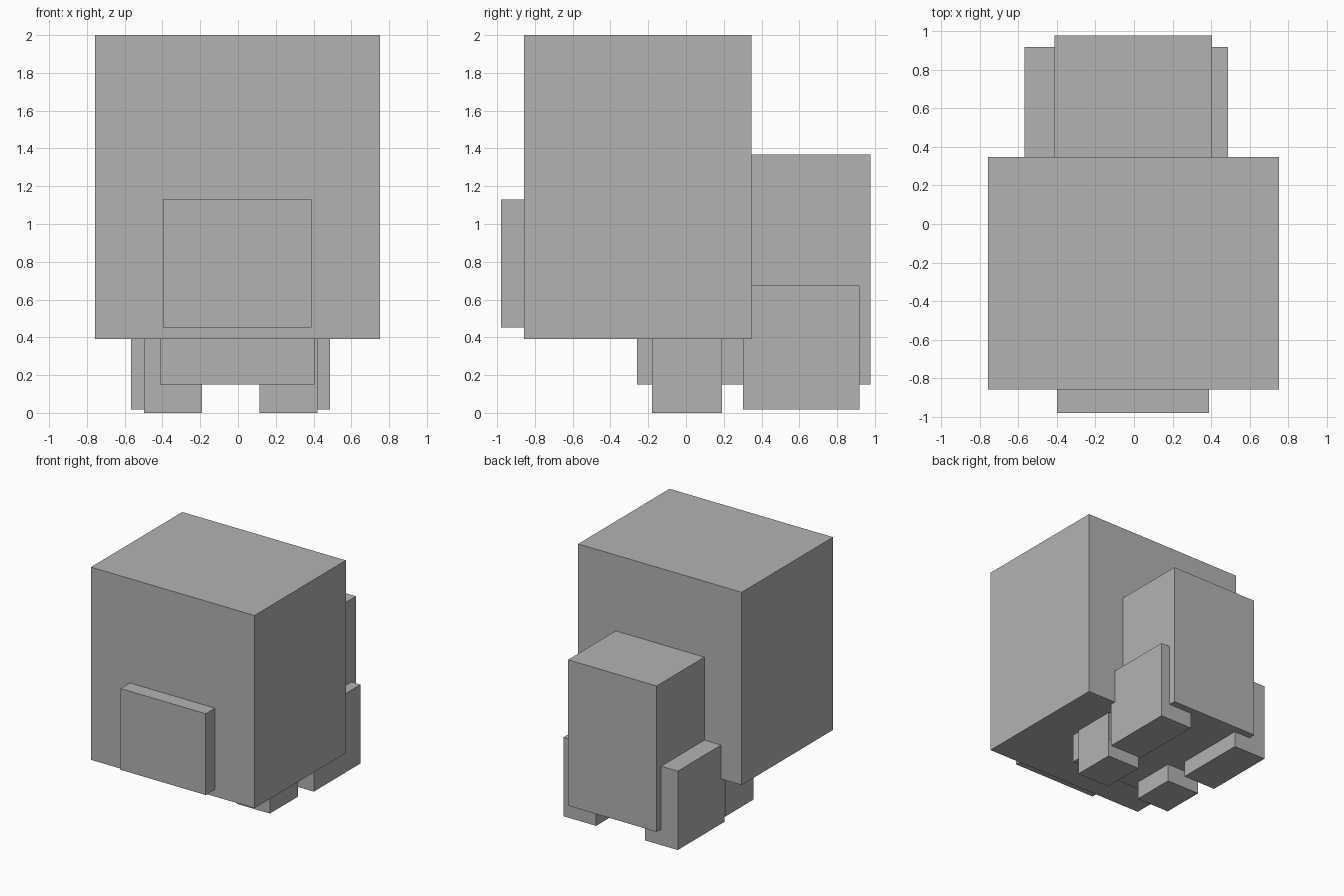
import bpy

if "Cube" in bpy.data.objects:
    bpy.data.objects.remove(bpy.data.objects["Cube"])

# Single plain colour
grey = bpy.data.materials.new("grey")
grey.diffuse_color = (0.45, 0.45, 0.45, 1)
grey.use_nodes = True
grey.node_tree.nodes["Principled BSDF"].inputs["Base Color"].default_value = grey.diffuse_color


def box(name, x, y, z):
    """Add a block spanning the given (min, max) ranges."""
    bpy.ops.mesh.primitive_cube_add(size=1, location=[sum(r) / 2 for r in (x, y, z)])
    ob = bpy.context.object
    ob.name = name
    ob.scale = [r[1] - r[0] for r in (x, y, z)]
    bpy.ops.object.transform_apply(location=False, rotation=False, scale=True)
    ob.data.materials.append(grey)
    return ob


# Head with a flat muzzle on the front
box("head", (-0.757, 0.752), (-0.857, 0.347), (0.392, 2.0))
box("muzzle", (-0.398, 0.388), (-0.98, -0.84), (0.452, 1.13))

# Body behind and under the head
box("body", (-0.413, 0.405), (-0.26, 0.977), (0.15, 1.367))

# Short front feet and taller haunches, a pair of each
for side, foot_x, haunch_x in (("left", (-0.497, -0.19), (-0.567, -0.264)),
                               ("right", (0.115, 0.42), (0.187, 0.488))):
    box("front_foot_" + side, foot_x, (-0.18, 0.19), (0.0, 0.45))
    box("haunch_" + side, haunch_x, (0.302, 0.918), (0.017, 0.675))
